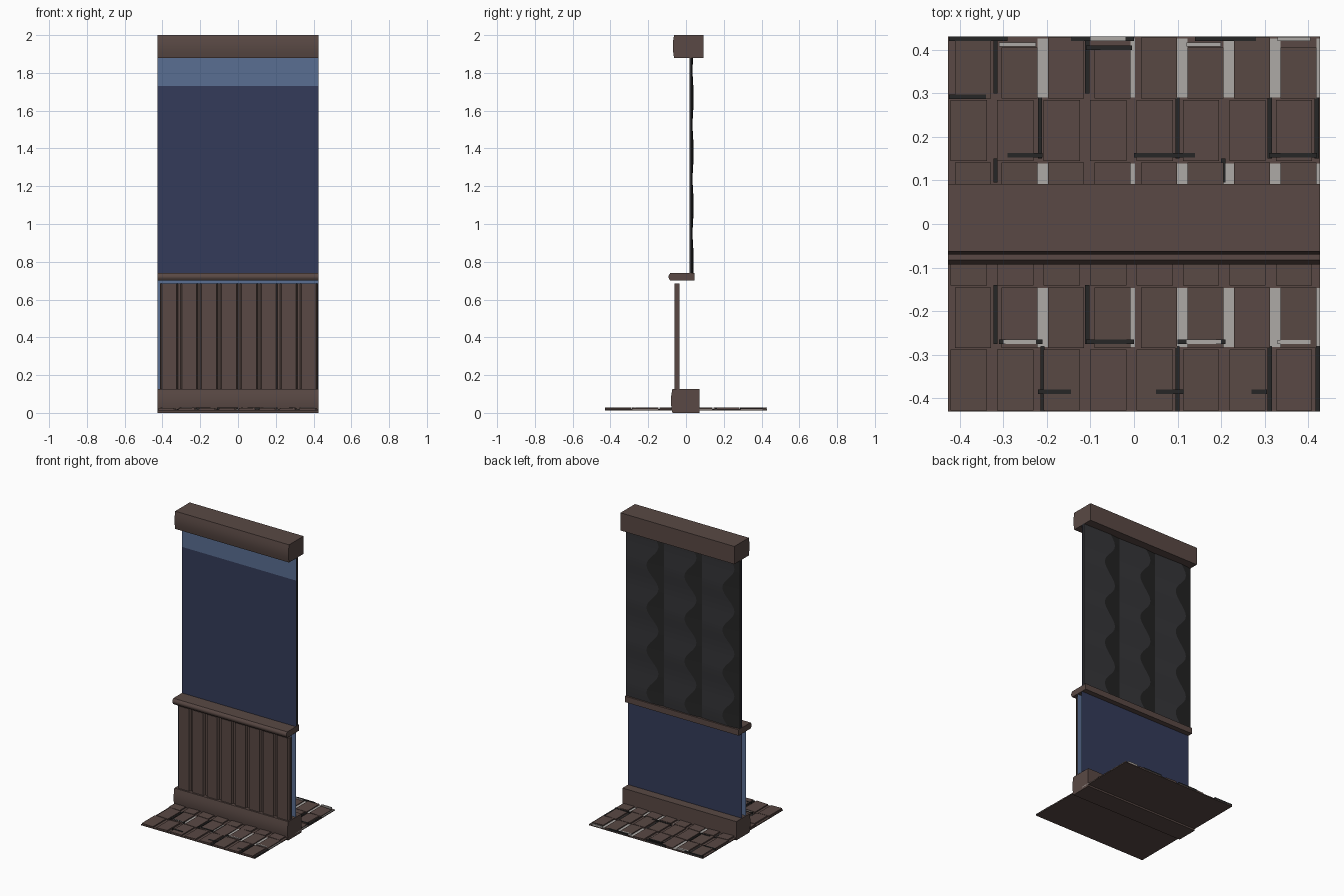
import bpy, bmesh, math, random

if "Cube" in bpy.data.objects:
    bpy.data.objects.remove(bpy.data.objects["Cube"])

random.seed(4)
W = 0.427           # half width of the wall section


def material(name, rgb):
    m = bpy.data.materials.new(name)
    m.diffuse_color = (*rgb, 1)
    m.use_nodes = True
    m.node_tree.nodes["Principled BSDF"].inputs["Base Color"].default_value = m.diffuse_color
    return m


BROWN = material("dark_wood", (0.100, 0.066, 0.058))
NAVY = material("navy_paint", (0.034, 0.044, 0.100))
BLUE = material("light_blue_paint", (0.100, 0.158, 0.290))
CHARCOAL = material("charcoal", (0.034, 0.034, 0.038))
BLACK = material("near_black", (0.019, 0.019, 0.019))
GREY = material("pale_grey", (0.42, 0.40, 0.38))


def finish(bm, name, mats):
    me = bpy.data.meshes.new(name)
    bm.normal_update()
    bm.to_mesh(me)
    bm.free()
    ob = bpy.data.objects.new(name, me)
    bpy.context.collection.objects.link(ob)
    for m in mats:
        me.materials.append(m)
    return ob


def add_box(bm, x0, x1, y0, y1, z0, z1):
    r = bmesh.ops.create_cube(bm, size=1)
    for v in r["verts"]:
        v.co.x = x1 if v.co.x > 0 else x0
        v.co.y = y1 if v.co.y > 0 else y0
        v.co.z = z1 if v.co.z > 0 else z0
    return r["verts"]


def add_sheet(bm, y, z0, z1, slot=0, back=False):
    """Full-width vertical plane facing the front, or the back."""
    pts = [(-W, y, z0), (W, y, z0), (W, y, z1), (-W, y, z1)]
    f = bm.faces.new([bm.verts.new(p) for p in (pts[::-1] if back else pts)])
    f.material_index = slot


def moulding(name, profile):
    """Extrude a (y, z) profile along x."""
    bm = bmesh.new()
    f = bm.faces.new([bm.verts.new((-W, y, z)) for y, z in profile])
    r = bmesh.ops.extrude_face_region(bm, geom=[f])
    for g in r["geom"]:
        if isinstance(g, bmesh.types.BMVert):
            g.co.x = W
    bmesh.ops.recalc_face_normals(bm, faces=bm.faces[:])
    return finish(bm, name, [BROWN])


def bulged(front, back, z0, z1, bulge, n=8):
    """Profile with a gently bowed front face."""
    pts = [(front - bulge * math.sin(math.pi * i / n), z0 + (z1 - z0) * i / n)
           for i in range(n + 1)]
    return pts + [(back, z1), (back, z0)]


# Horizontal beams: skirting, chair rail and crown
moulding("skirting_beam", bulged(-0.072, 0.071, 0.0, 0.127, 0.008))
moulding("chair_rail", bulged(-0.083, 0.046, 0.70, 0.74, 0.010))
moulding("crown_beam", bulged(-0.063, 0.092, 1.88, 2.0, 0.007))

# Painted wall sheets: navy field, light band on top, light paint low down
bm = bmesh.new()
add_sheet(bm, 0.010, 0.72, 1.73, 0)
add_sheet(bm, 0.010, 1.73, 1.885, 1)
add_sheet(bm, 0.008, 0.10, 0.72, 1)
add_sheet(bm, 0.011, 0.10, 1.885, 0, back=True)
add_sheet(bm, -0.033, 0.10, 0.70, 1)
finish(bm, "painted_wall", [NAVY, BLUE])

# Wainscot: backing board and eight chamfered slats
bm = bmesh.new()
add_box(bm, -0.412, 0.424, -0.046, -0.035, 0.12, 0.685)
pitch = 0.1055
for i in range(8):
    x = -0.412 + i * pitch
    vs = add_box(bm, x, x + 0.096, -0.060, -0.044, 0.12, 0.685)
    for v in vs:                      # chamfer slat edges towards the front
        if v.co.y < -0.05:
            v.co.x += 0.009 if v.co.x < x + 0.05 else -0.009
finish(bm, "wainscot_slats", [BROWN])

# Back cladding: 3 columns of sloping panels over a black sheet, wavy border
CELL = 2 * W / 3
STEPS = 64
bm = bmesh.new()
for c in range(3):
    x0 = -W + c * CELL
    rows = []
    for k in range(STEPS + 1):
        t = k / STEPS
        wave = math.sin(t * 4 * math.tau)
        ridge = x0 + CELL * (0.29 + 0.15 * wave)
        pts = [(x0, 0.030), (ridge, 0.038 + 0.003 * wave), (x0 + CELL, 0.032)]
        rows.append([bm.verts.new((x, y, 0.735 + t * 1.15)) for x, y in pts])
    for a, b in zip(rows, rows[1:]):
        for j in range(2):
            f = bm.faces.new((a[j + 1], a[j], b[j], b[j + 1]))
            f.material_index = 1 if j == 0 else 0
add_box(bm, -W, W, 0.018, 0.030, 0.735, 1.885)   # backing
finish(bm, "back_cladding", [CHARCOAL, BLACK])

# Floor base sheet
bm = bmesh.new()
add_box(bm, -W, W, -0.43, 0.43, 0.012, 0.018)
finish(bm, "floor_base", [BROWN])

# Floor bricks: planks in rows, alternately narrow and tilted
ROW, COL = 0.1433, 2 * W / 8
bm = bmesh.new()
for i in range(8):
    for j in range(6):
        x = -W + i * COL + (0.016 if j % 2 else 0.006)
        y = -0.43 + j * ROW
        drop = 0.022 if (i % 2 and j == 5) else 0.0
        vs = add_box(bm, x, x + 0.083, y + 0.002, y + ROW - 0.002 - drop, 0.014, 0.026)
        tilt = random.uniform(-0.002, 0.002)
        for v in vs:
            if v.co.z > 0.02:
                v.co.z += tilt * (1 if v.co.x > x + 0.04 else -1)
finish(bm, "floor_planks", [BROWN])

# Pale grey showing through the gaps of every other row
bm = bmesh.new()
for j in (1, 3, 5):
    y = -0.43 + j * ROW
    for i in (1, 3, 4, 5, 6, 7):
        x = -W + i * COL + 0.099
        wide = 0.010 if i == 3 else 0.024
        add_box(bm, x, min(x + wide, W), y + 0.004, y + ROW - 0.004, 0.016, 0.020)
for x0, x1, y in ((-0.31, -0.225, 0.408), (0.12, 0.20, 0.408), (-0.10, -0.02, 0.42),
                  (0.33, 0.405, 0.42), (-0.30, -0.225, -0.275), (0.12, 0.2, -0.275),
                  (0.33, 0.405, -0.275)):
    add_box(bm, x0, x1, y, y + 0.009, 0.016, 0.0285)
finish(bm, "floor_gaps", [GREY])

# Dark joints between bricks
bm = bmesh.new()
for x0, x1, y in ((-0.425, -0.29, 0.425), (-0.145, 0.0, 0.425), (0.14, 0.28, 0.425),
                  (-0.29, -0.21, 0.158), (0.0, 0.14, 0.158), (0.31, 0.42, 0.158),
                  (-0.11, -0.005, 0.405), (-0.11, 0.0, -0.27), (0.10, 0.21, -0.27),
                  (-0.31, -0.21, -0.27), (-0.22, -0.145, -0.385), (0.05, 0.115, -0.385),
                  (0.27, 0.305, -0.385), (-0.425, -0.34, 0.292)):
    add_box(bm, x0, x1, y - 0.005, y + 0.005, 0.016, 0.0285)
for x, y0, y1 in ((-0.318, 0.30, 0.42), (-0.318, 0.095, 0.15), (-0.216, 0.15, 0.29),
                  (-0.107, 0.30, 0.42), (0.10, 0.15, 0.29), (0.312, 0.15, 0.29),
                  (0.42, 0.15, 0.29), (0.205, 0.095, 0.15), (-0.107, -0.275, -0.14),
                  (-0.318, -0.275, -0.14), (-0.21, -0.43, -0.28), (0.10, -0.43, -0.28),
                  (0.312, -0.43, -0.28), (0.422, -0.43, -0.28)):
    add_box(bm, x - 0.005, x + 0.005, y0, y1, 0.016, 0.0215)
finish(bm, "floor_joints", [BLACK])

# Smooth only the bowed mouldings
for n in ("skirting_beam", "chair_rail", "crown_beam"):
    ob = bpy.data.objects[n]
    bpy.ops.object.select_all(action="DESELECT")
    ob.select_set(True)
    bpy.context.view_layer.objects.active = ob
    bpy.ops.object.shade_smooth_by_angle(angle=math.radians(35))
